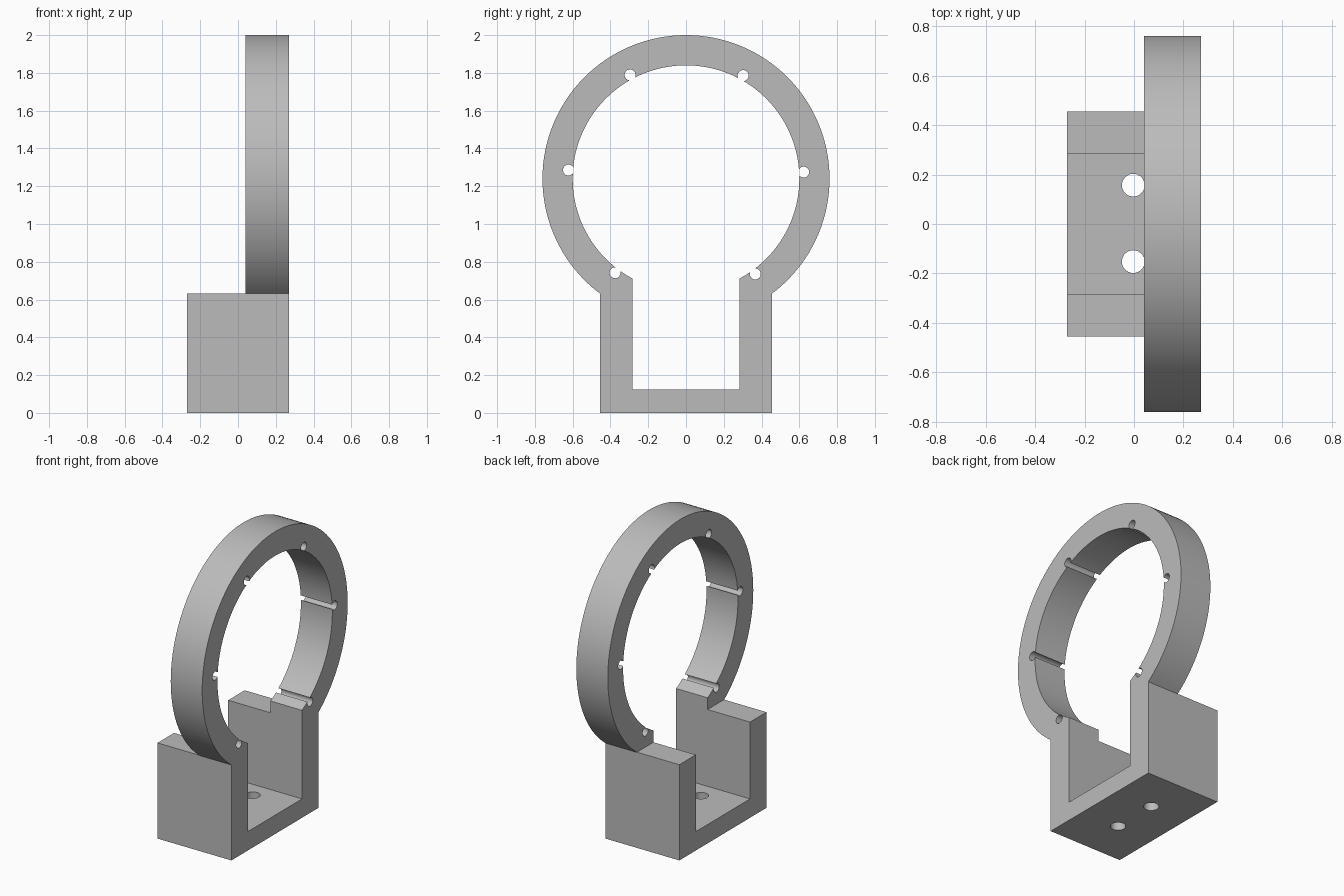
import bpy
import math

cube = bpy.data.objects.get("Cube")
if cube:
    bpy.data.objects.remove(cube, do_unlink=True)

# Single grey material
grey = bpy.data.materials.new("plain_grey")
grey.use_nodes = True
GREY = (0.5, 0.5, 0.5, 1)
grey.diffuse_color = GREY
grey.node_tree.nodes["Principled BSDF"].inputs["Base Color"].default_value = GREY

# Main dimensions
X_BACK, X_FACE, X_RING = -0.27, 0.27, 0.04
HALF_WIDTH, HALF_GAP = 0.455, 0.283
BLOCK_TOP, FLOOR = 0.633, 0.125
CENTRE_Z, R_OUT, R_IN = 1.24, 0.76, 0.6


def box(name, x0, x1, half_y, z0, z1):
    bpy.ops.mesh.primitive_cube_add(size=1, location=((x0 + x1) / 2, 0, (z0 + z1) / 2))
    ob = bpy.context.object
    ob.name = name
    ob.scale = (x1 - x0, 2 * half_y, z1 - z0)
    bpy.ops.object.transform_apply(location=True, rotation=True, scale=True)
    return ob


def cylinder(name, radius, depth, location, along_x=True, sides=32):
    bpy.ops.mesh.primitive_cylinder_add(
        vertices=sides, radius=radius, depth=depth, location=location,
        rotation=(0, math.pi / 2 if along_x else 0, 0))
    ob = bpy.context.object
    ob.name = name
    bpy.ops.object.transform_apply(location=True, rotation=True, scale=True)
    return ob


def combine(target, tool, operation="DIFFERENCE"):
    tool.hide_render = True
    mod = target.modifiers.new(tool.name, "BOOLEAN")
    mod.operation = operation
    mod.solver = "EXACT"
    mod.object = tool
    bpy.context.view_layer.objects.active = target
    bpy.ops.object.modifier_apply(modifier=mod.name)
    bpy.data.objects.remove(tool, do_unlink=True)


# Block and ring fused into one bracket
bracket = box("ring_bracket", X_BACK, X_FACE, HALF_WIDTH, 0, BLOCK_TOP)
ring_mid = (X_RING + X_FACE) / 2
ring = cylinder("ring", R_OUT, X_FACE - X_RING, (ring_mid, 0, CENTRE_Z), sides=128)
combine(bracket, ring, "UNION")

# Bore of the ring and the channel below it
combine(bracket, cylinder("bore", R_IN, 1, (0, 0, CENTRE_Z), sides=128))
combine(bracket, box("channel", -0.5, 0.5, HALF_GAP, FLOOR, CENTRE_Z))

# Small holes that break through the inner wall of the ring
for angle in (-54, 3.2, 61, 118.3, 175.8, 233):
    a = math.radians(angle)
    centre = (0.2, 0.624 * math.cos(a), CENTRE_Z + 0.624 * math.sin(a))
    combine(bracket, cylinder("ring_hole", 0.029, 1, centre))

# Two mounting holes through the floor
for y in (-0.152, 0.157):
    combine(bracket, cylinder("floor_hole", 0.046, 0.5, (-0.003, y, 0.1), along_x=False))

# Finish
bracket.data.materials.clear()
bracket.data.materials.append(grey)
for face in bracket.data.polygons:
    face.material_index = 0
bpy.ops.object.select_all(action="DESELECT")
bracket.select_set(True)
bpy.context.view_layer.objects.active = bracket
bpy.ops.object.shade_smooth_by_angle(angle=math.radians(30))
